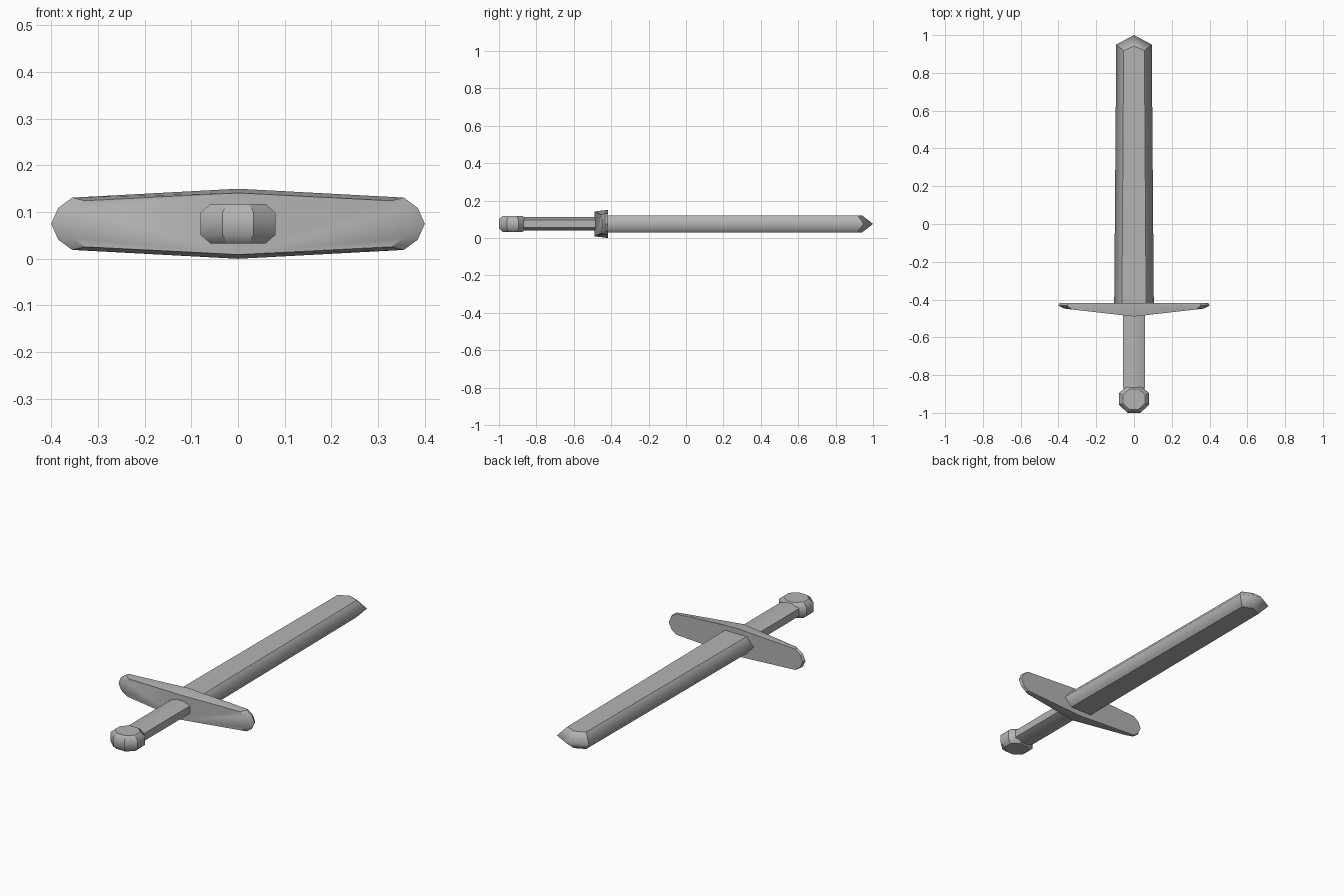
import bpy, bmesh, math

if "Cube" in bpy.data.objects:
    bpy.data.objects.remove(bpy.data.objects["Cube"])

ZC = 0.075  # height of the sword's middle plane

steel = bpy.data.materials.new("dark_grey")
steel.diffuse_color = (0.456, 0.456, 0.456, 1)
steel.use_nodes = True
steel.node_tree.nodes["Principled BSDF"].inputs["Base Color"].default_value = steel.diffuse_color


def loft(name, rings, is_smooth=None, cap_split=None):
    """Skin matching rings of points and cap both ends.
    is_smooth(p, q) picks soft edges; cap_split = points joined across the last cap."""
    bm = bmesh.new()
    loops = [[bm.verts.new(p) for p in ring] for ring in rings]
    n = len(loops[0])
    for a, b in zip(loops, loops[1:]):
        for i in range(n):
            j = (i + 1) % n
            bm.faces.new((a[i], a[j], b[j], b[i]))
    bm.faces.new(loops[0])
    last = bm.faces.new(loops[-1])
    if cap_split:
        bmesh.utils.face_split(last, loops[-1][cap_split[0]], loops[-1][cap_split[1]])
    bmesh.ops.remove_doubles(bm, verts=bm.verts, dist=1e-5)
    bmesh.ops.dissolve_degenerate(bm, edges=bm.edges, dist=1e-6)
    bmesh.ops.recalc_face_normals(bm, faces=bm.faces)
    if is_smooth:
        for f in bm.faces:
            f.smooth = True
        for e in bm.edges:
            e.smooth = is_smooth(e.verts[0].co, e.verts[1].co)
    mesh = bpy.data.meshes.new(name)
    bm.to_mesh(mesh)
    bm.free()
    mesh.materials.append(steel)
    obj = bpy.data.objects.new(name, mesh)
    bpy.context.collection.objects.link(obj)
    if not is_smooth:
        bpy.ops.object.select_all(action='DESELECT')
        obj.select_set(True)
        bpy.context.view_layer.objects.active = obj
        bpy.ops.object.shade_smooth_by_angle(angle=math.radians(25))
    return obj


# Blade: flat-topped section with soft side edges, closing to a pointed tip
def blade_ring(edge, flat, y_edge, y_flat, y_mid, h):
    top = [(-flat, y_flat, ZC + h), (0, y_mid, ZC + h), (flat, y_flat, ZC + h)]
    bottom = [(x, y, 2 * ZC - z) for x, y, z in reversed(top)]
    return top + [(edge, y_edge, ZC)] + bottom + [(-edge, y_edge, ZC)]


def blade_smooth(p, q):
    on_side = abs(p.z - ZC) < 1e-4 and abs(q.z - ZC) < 1e-4
    return on_side or (p.y + q.y) / 2 > 0.94


blade = loft("blade", [
    blade_ring(0.105, 0.064, -0.44, -0.44, -0.44, 0.045),
    blade_ring(0.094, 0.055, 0.95, 0.918, 0.942, 0.045),
    blade_ring(0.094, 0.047, 0.95, 0.975, 1.0, 0.0),
], blade_smooth)

# Crossguard: rounded-end outline, flat towards the blade, tapered to the grip
half = [(0.0, 0.075), (0.355, 0.056), (0.385, 0.034), (0.4, 0.0)]
right = half + [(x, -z) for x, z in reversed(half[:-1])]
outline = right + [(-x, z) for x, z in reversed([(x, z) for x, z in right[1:-1]])]


def guard_ring(sx, sz, y_mid, y_end):
    return [(x * sx, y_mid + (y_end - y_mid) * abs(x) / 0.36, ZC + z * sz)
            for x, z in outline]


guard = loft("crossguard", [
    guard_ring(0.985, 0.99, -0.418, -0.418),
    guard_ring(1.0, 1.0, -0.422, -0.432),
    guard_ring(0.925, 0.88, -0.49, -0.452),
], cap_split=(0, len(right) - 1))

# Grip: chamfered bar
quarter = [(0.020, 0.036), (0.057, 0.020)]
side = quarter + [(x, -z) for x, z in reversed(quarter)]
section = side + [(-x, -z) for x, z in side]
grip = loft("grip", [[(x, y, ZC + z) for x, z in section] for y in (-0.87, -0.45)])


# Pommel: octagonal disc with softly chamfered rims
def octagon(scale, z):
    k = scale / math.cos(math.radians(22.5))
    angles = [math.radians(22.5 + 45 * i) for i in range(8)]
    return [(0.08 * k * math.cos(a), -0.927 + 0.073 * k * math.sin(a), ZC + z)
            for a in angles]


def pommel_smooth(p, q):
    return abs(p.z - q.z) < 1e-4 and abs(p.z - ZC) < 0.03


pommel = loft("pommel", [octagon(s, z) for s, z in
                         ((0.74, -0.042), (1, -0.024), (1, 0.024), (0.74, 0.042))],
              pommel_smooth)
